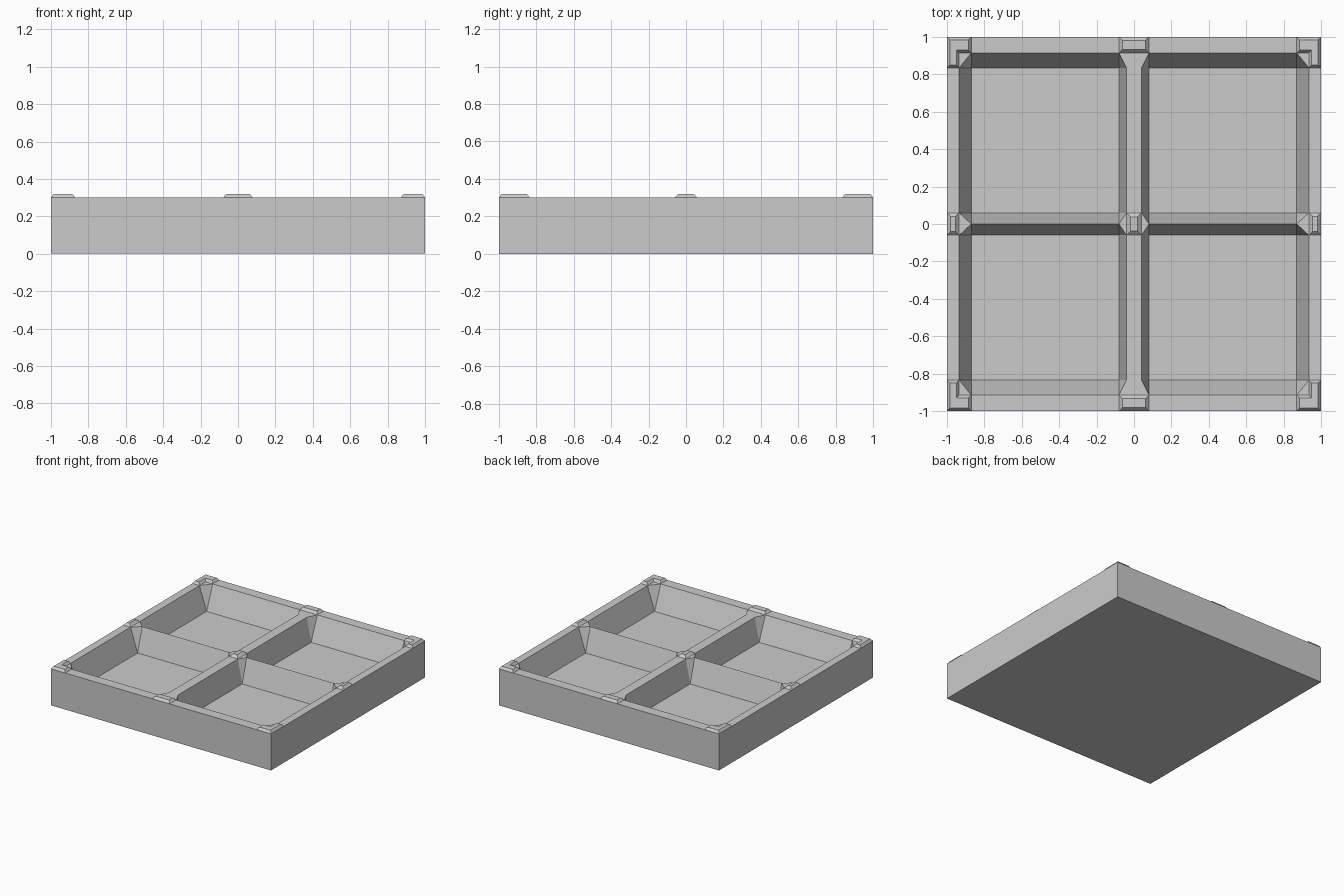
import bpy, bmesh

if "Cube" in bpy.data.objects:
    bpy.data.objects.remove(bpy.data.objects["Cube"])

RIM, FLOOR, TOP = 0.30, 0.105, 0.32


def finish(bm, name):
    bmesh.ops.recalc_face_normals(bm, faces=bm.faces)
    me = bpy.data.meshes.new(name)
    bm.to_mesh(me)
    bm.free()
    bpy.context.collection.objects.link(bpy.data.objects.new(name, me))


# Tray: a grid of rim lines and floor lines; only floor/floor crossings drop
xf, yf = (0.08, 0.87), (0.06, 0.835)
xs = sorted(s * v for s in (-1, 1) for v in (0.04, 0.08, 0.87, 0.935, 1))
ys = sorted({s * v for s in (-1, 1) for v in (0.0, 0.06, 0.835, 0.915, 1)})
bm = bmesh.new()
grid = [[bm.verts.new((x, y, FLOOR if abs(x) in xf and abs(y) in yf else RIM))
         for y in ys] for x in xs]
for i in range(len(xs) - 1):
    for j in range(len(ys) - 1):
        q = [grid[i][j], grid[i + 1][j], grid[i + 1][j + 1], grid[i][j + 1]]
        low = [k for k in range(4) if q[k].co.z < RIM - 0.01]
        if len(low) == 1:
            # pocket corner: sloping triangular fillet below a flat triangle
            k = low[0]
            bm.faces.new((q[k - 1], q[k], q[(k + 1) % 4]))
            bm.faces.new((q[(k + 1) % 4], q[(k + 2) % 4], q[k - 1]))
        else:
            bm.faces.new(q)
# outer walls and underside
border = [e for e in bm.edges if e.is_boundary]
ext = bmesh.ops.extrude_edge_only(bm, edges=border)["geom"]
for v in (g for g in ext if isinstance(g, bmesh.types.BMVert)):
    v.co.z = 0
bmesh.ops.contextual_create(bm, geom=[g for g in ext if isinstance(g, bmesh.types.BMEdge)])
bmesh.ops.dissolve_limit(bm, angle_limit=0.001, verts=bm.verts, edges=bm.edges)
finish(bm, "tray")


# Raised pads with bevelled sides sitting on the rim crossings
def pad(name, outline, bevel):
    bm = bmesh.new()
    f = bm.faces.new([bm.verts.new((x, y, RIM)) for x, y in outline])
    f.normal_update()
    bmesh.ops.inset_region(bm, faces=[f], thickness=bevel, use_even_offset=True, use_boundary=True)
    for v in f.verts:
        v.co.z = TOP
    finish(bm, name)


def rect(x0, x1, y0, y1):
    return [(x0, y0), (x1, y0), (x1, y1), (x0, y1)]


ell = [(1, 1), (0.87, 1), (0.87, 0.915), (0.935, 0.915), (0.935, 0.835), (1, 0.835)]
for s in (-1, 1):
    for t in (-1, 1):
        pad("corner_pad", [(s * x, t * y) for x, y in ell], 0.015)
    pad("long_side_pad", rect(-0.08, 0.08, *sorted((s * 0.915, s))), 0.018)
    pad("short_side_pad", rect(*sorted((s * 0.935, s)), -0.06, 0.06), 0.02)
pad("centre_pad", rect(-0.04, 0.04, -0.06, 0.06), 0.022)
